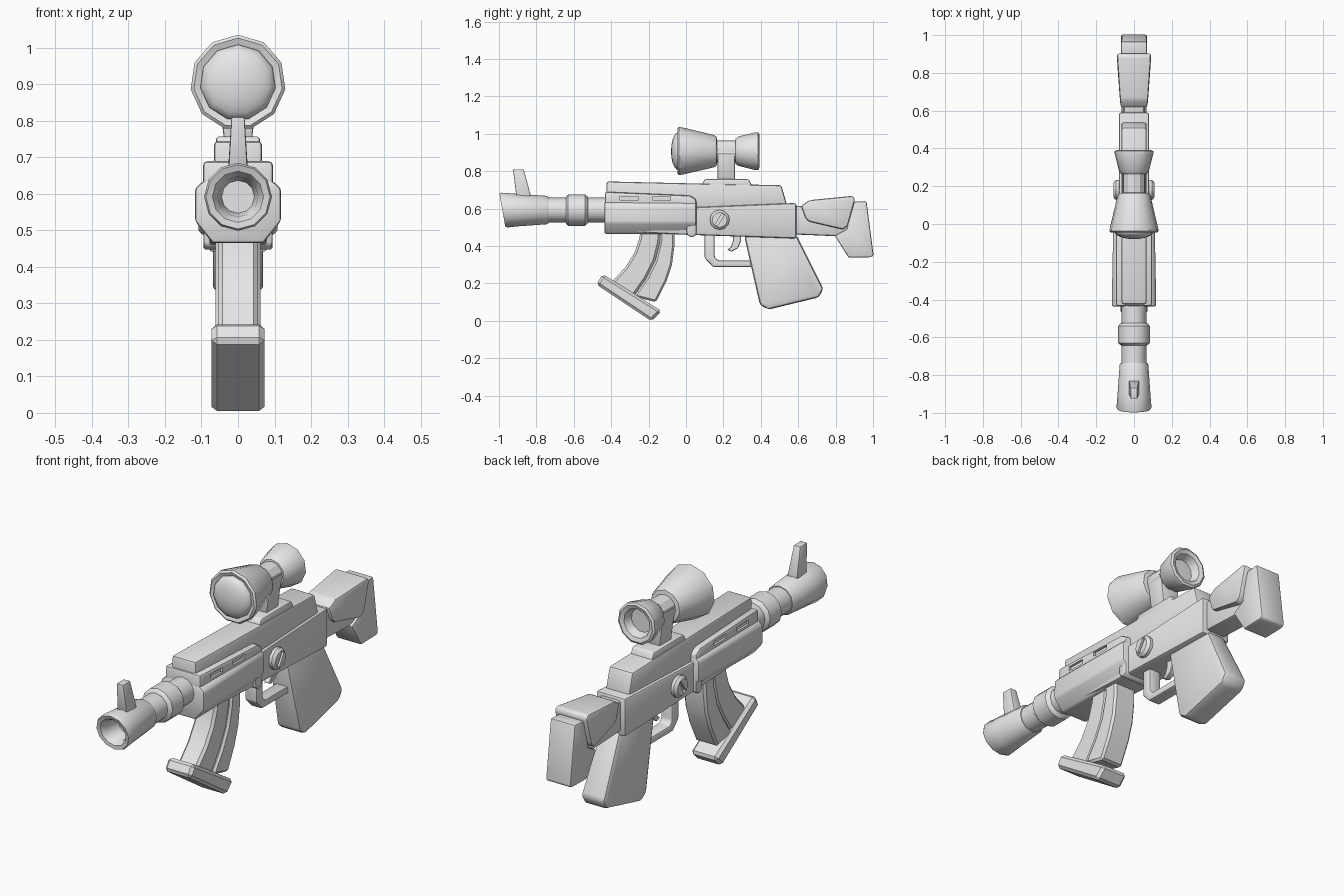
import bpy, bmesh, math
from mathutils import Vector, Matrix

grey = bpy.data.materials.new("light_grey")
grey.diffuse_color = (0.8, 0.8, 0.8, 1)


def finish(name, bm, bevel=0.0, segs=2, cutters=(), angle=32):
    bmesh.ops.recalc_face_normals(bm, faces=bm.faces[:])
    if bevel:
        edges = [e for e in bm.edges if e.is_manifold and e.calc_face_angle(0) > math.radians(25)]
        bmesh.ops.bevel(bm, geom=edges, offset=bevel, segments=segs, profile=0.5,
                        affect='EDGES', clamp_overlap=True)
    me = bpy.data.meshes.new(name)
    bm.to_mesh(me)
    bm.free()
    ob = bpy.data.objects.new(name, me)
    bpy.context.scene.collection.objects.link(ob)
    if cutters:
        for c in cutters:
            m = ob.modifiers.new("cut", 'BOOLEAN')
            m.object, m.operation, m.solver = c, 'DIFFERENCE', 'EXACT'
        bpy.context.view_layer.update()
        baked = bpy.data.meshes.new_from_object(ob.evaluated_get(bpy.context.evaluated_depsgraph_get()))
        ob.modifiers.clear()
        ob.data = baked
        for c in cutters:
            bpy.data.objects.remove(c)
    ob.data.materials.clear()
    ob.data.materials.append(grey)
    bpy.ops.object.select_all(action='DESELECT')
    bpy.context.view_layer.objects.active = ob
    ob.select_set(True)
    bpy.ops.object.shade_smooth_by_angle(angle=math.radians(angle))
    return ob


def bridge(bm, a, b):
    n = len(a)
    for i in range(n):
        bm.faces.new((a[i], a[(i + 1) % n], b[(i + 1) % n], b[i]))


def prism(name, pts, hw, bevel=0.01, segs=2, cutters=()):
    """Side outline (y, z[, half width]) widened symmetrically across x."""
    bm = bmesh.new()
    sides = [[bm.verts.new((s * (p[2] if len(p) > 2 else hw), p[0], p[1])) for p in pts] for s in (-1, 1)]
    bm.faces.new(sides[0])
    bm.faces.new(sides[1])
    bridge(bm, *sides)
    return finish(name, bm, bevel, segs, cutters)


def lathe(name, rings, z, n=12, bevel=0.0, phase=0.0):
    """Rings (y, radius[, shear]) around a y-axis at height z."""
    bm = bmesh.new()
    loops = []
    for r in rings:
        sh = r[2] if len(r) > 2 else 0
        loop = []
        for i in range(n):
            a = 2 * math.pi * i / n + phase
            dz = r[1] * math.cos(a)
            loop.append(bm.verts.new((r[1] * math.sin(a), r[0] + sh * dz, z + dz)))
        loops.append(loop)
    for a, b in zip(loops, loops[1:]):
        bridge(bm, a, b)
    bm.faces.new(loops[0])
    bm.faces.new(loops[-1])
    return finish(name, bm, bevel, 2)


def box(name, c, size, rot=0.0):
    bm = bmesh.new()
    bmesh.ops.create_cube(bm, size=1)
    m = Matrix.Translation(Vector(c)) @ Matrix.Rotation(rot, 4, 'X') @ Matrix.Diagonal((*size, 1))
    bmesh.ops.transform(bm, matrix=m, verts=bm.verts[:])
    ob = finish(name, bm)
    ob.hide_render = True
    return ob


# muzzle, barrel and front sight
BZ = 0.592
lathe("muzzle", [(-0.87, 0.045), (-0.955, 0.055, -0.18), (-0.978, 0.07, -0.18), (-0.982, 0.088, -0.18),
                 (-0.972, 0.093, -0.18), (-0.90, 0.087), (-0.745, 0.076), (-0.735, 0.07), (-0.735, 0.03)], BZ)
lathe("barrel", [(-0.76, 0.066), (-0.40, 0.066)], BZ)
lathe("barrel_ring", [(-0.645, 0.06), (-0.64, 0.074), (-0.63, 0.084), (-0.54, 0.084), (-0.528, 0.074), (-0.522, 0.06)], BZ)
prism("front_sight", [(-0.925, 0.81, 0.018), (-0.868, 0.81, 0.018), (-0.83, 0.67, 0.027), (-0.905, 0.65, 0.027)], 0.02, 0.004)

# receiver and top cover
prism("receiver", [(-0.42, 0.66), (0.0, 0.655), (0.0, 0.605), (0.59, 0.63), (0.59, 0.44), (0.0, 0.46), (-0.42, 0.48)], 0.08, 0.012)
prism("top_cover", [(-0.425, 0.745), (0.10, 0.733), (0.51, 0.725), (0.545, 0.60), (-0.425, 0.60)], 0.066, 0.012)

# handguard with vent slots
slots = [box("slot_cutter", (s * 0.1, y, 0.654), (0.03, 0.095, 0.022), -0.02)
         for s in (-1, 1) for y in (-0.305, -0.13)]
prism("handguard_upper", [(-0.434, 0.69), (0.02, 0.67), (0.055, 0.65), (0.055, 0.58), (-0.434, 0.58)], 0.096, 0.012, 2, slots)
bm = bmesh.new()
half = [(0.096, 0.635), (0.118, 0.615), (0.118, 0.525), (0.07, 0.465)]
section = half + [(-x, z) for x, z in reversed(half)]
ends = [[bm.verts.new((x * k, y, z)) for x, z in section] for y, k in ((-0.437, 1), (0.055, 0.92))]
bridge(bm, *ends)
for e in ends:
    bm.faces.new(e)
finish("handguard_lower", bm, 0.01)
prism("handguard_rear_lug", [(-0.005, 0.60), (0.055, 0.60), (0.055, 0.46), (0.03, 0.445), (0.005, 0.46)], 0.095, 0.008)

# slotted selector knobs on both sides
for s, side in ((-1, "left"), (1, "right")):
    cut = box("knob_slot_cutter", (s * 0.108, 0.18, 0.54), (0.024, 0.016, 0.07), math.radians(-32))
    bm = bmesh.new()
    loops = [[bm.verts.new((s * x, 0.18 + r * math.sin(i * math.pi / 6), 0.54 + r * math.cos(i * math.pi / 6)))
              for i in range(12)] for x, r in ((0.06, 0.053), (0.095, 0.053), (0.103, 0.046), (0.108, 0.04))]
    for a, b in zip(loops, loops[1:]):
        bridge(bm, a, b)
    bm.faces.new(loops[0])
    bm.faces.new(loops[-1])
    finish("selector_knob_" + side, bm, cutters=[cut])

# curved magazine: broad rear half, slimmer front half, base plate
front = [(-0.24, 0.50), (-0.25, 0.44), (-0.275, 0.365), (-0.325, 0.285), (-0.40, 0.205)]
mid = [(-0.135, 0.50), (-0.14, 0.42), (-0.165, 0.32), (-0.21, 0.23), (-0.28, 0.13)]
back = [(-0.06, 0.50), (-0.062, 0.40), (-0.075, 0.30), (-0.105, 0.21), (-0.16, 0.10)]
prism("magazine_front", front + mid[::-1], 0.054, 0.012, 1)
prism("magazine_rear", mid + back[::-1], 0.061, 0.01, 1)
prism("magazine_base", [(-0.445, 0.25), (-0.13, 0.052), (-0.185, -0.002), (-0.48, 0.195)], 0.072, 0.014, 1)

# trigger guard and trigger
prism("trigger_guard", [(0.10, 0.48), (0.10, 0.335), (0.145, 0.288), (0.38, 0.288), (0.38, 0.323),
                        (0.17, 0.323), (0.153, 0.342), (0.153, 0.48)], 0.032, 0.008)
prism("trigger", [(0.25, 0.47), (0.25, 0.425), (0.24, 0.395), (0.22, 0.38), (0.245, 0.37), (0.28, 0.39),
                  (0.295, 0.43), (0.295, 0.47)], 0.014, 0.003, 1)

# pistol grip
prism("grip", [(0.31, 0.46, 0.052), (0.59, 0.46, 0.052), (0.735, 0.17, 0.066), (0.71, 0.125, 0.066),
               (0.44, 0.06, 0.066), (0.395, 0.085, 0.066)], 0.065, 0.018)

# shoulder stock
prism("stock_arm", [(0.57, 0.615), (0.90, 0.60), (0.86, 0.45), (0.57, 0.462)], 0.055, 0.012)
prism("cheek_pad", [(0.615, 0.615, 0.07), (0.66, 0.645, 0.075), (0.89, 0.668, 0.09), (0.905, 0.65, 0.09),
                    (0.865, 0.51, 0.09), (0.84, 0.488, 0.088), (0.66, 0.53, 0.075), (0.64, 0.545, 0.072)], 0.08, 0.014)
prism("butt_plate", [(0.88, 0.635), (0.965, 0.64), (1.003, 0.35), (0.99, 0.34), (0.87, 0.337), (0.795, 0.455),
                     (0.86, 0.49)], 0.068, 0.018)

# scope mount
prism("scope_rail", [(0.08, 0.72), (0.10, 0.757), (0.335, 0.757), (0.355, 0.72)], 0.06, 0.008)
prism("scope_post", [(0.168, 0.92, 0.06), (0.262, 0.92, 0.06), (0.262, 0.74, 0.037), (0.168, 0.74, 0.037)], 0.05, 0.006)

# scope: objective bell, tube, eyepiece, domed lens
SZ = 0.905
lathe("scope_objective", [(-0.02, 0.09), (-0.04, 0.105), (-0.046, 0.122), (-0.038, 0.131), (-0.02, 0.129),
                          (0.15, 0.088), (0.163, 0.08), (0.168, 0.05)], SZ, 11)
lathe("scope_tube", [(0.14, 0.06), (0.29, 0.06)], SZ, 11)
lathe("scope_eyepiece", [(0.263, 0.05), (0.265, 0.068), (0.28, 0.08), (0.37, 0.103), (0.386, 0.103), (0.392, 0.092),
                         (0.385, 0.072), (0.345, 0.058), (0.345, 0.02)], SZ, 11)
lathe("scope_lens", [(-0.03, 0.104)] + [(-0.04 - 0.04 * math.sin(t), 0.104 * math.cos(t))
                                        for t in (0, 0.3, 0.6, 0.9, 1.2, 1.5)], SZ, 11)
